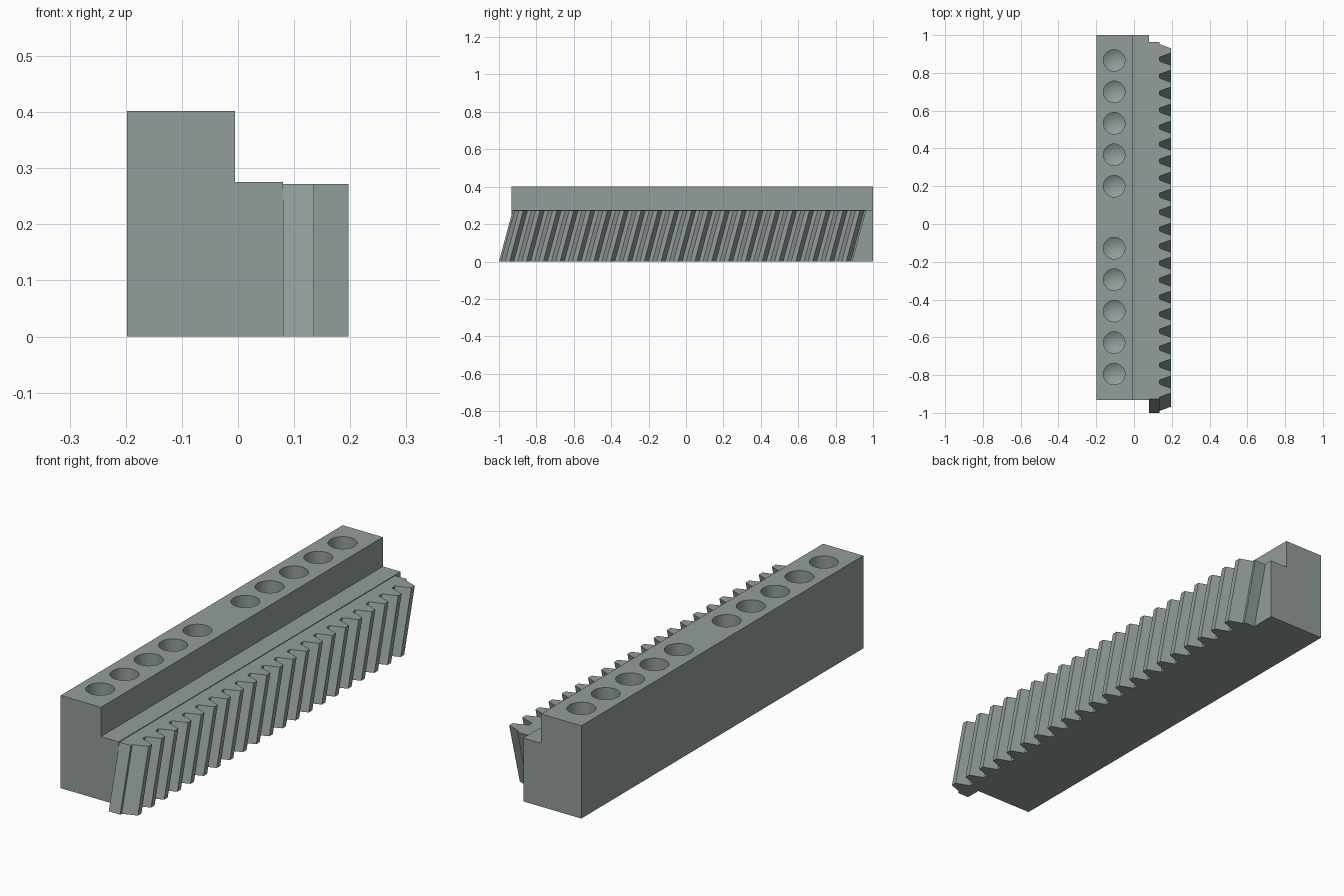
import bpy, bmesh, math
from mathutils import Vector

if "Cube" in bpy.data.objects:
    bpy.data.objects.remove(bpy.data.objects["Cube"])

steel = bpy.data.materials.new("grey steel")
steel.diffuse_color = (0.29, 0.335, 0.335, 1)
steel.use_nodes = True
steel.node_tree.nodes["Principled BSDF"].inputs["Base Color"].default_value = steel.diffuse_color


def add_object(name, bm):
    bmesh.ops.recalc_face_normals(bm, faces=bm.faces)
    mesh = bpy.data.meshes.new(name)
    bm.to_mesh(mesh)
    bm.free()
    ob = bpy.data.objects.new(name, mesh)
    bpy.context.collection.objects.link(ob)
    mesh.materials.append(steel)
    return ob


def extrude_profile(name, points, direction):
    bm = bmesh.new()
    face = bm.faces.new([bm.verts.new(p) for p in points])
    ext = bmesh.ops.extrude_face_region(bm, geom=[face], use_keep_orig=True)
    verts = [g for g in ext["geom"] if isinstance(g, bmesh.types.BMVert)]
    bmesh.ops.translate(bm, verts=verts, vec=Vector(direction))
    return add_object(name, bm)


# Stepped mounting body, extruded along y
Y0, Y1 = -0.932, 1.0
step = [(-0.198, 0), (0.08, 0), (0.08, 0.275), (-0.005, 0.275),
        (-0.005, 0.402), (-0.198, 0.402)]
body = extrude_profile("mounting_body", [(x, Y0, z) for x, z in step],
                       (0, Y1 - Y0, 0))

# Blind drilled holes: a cylinder with a conical drill point
R, SIDES, TOP, FLOOR, TIP = 0.057, 32, 0.45, 0.22, 0.186
bm = bmesh.new()
for start in (0.2, -0.794):
    for i in range(5):
        cx, cy = -0.105, start + i * 0.1665
        ring = [(cx + R * math.cos(a), cy + R * math.sin(a))
                for a in (2 * math.pi * k / SIDES for k in range(SIDES))]
        upper = [bm.verts.new((x, y, TOP)) for x, y in ring]
        lower = [bm.verts.new((x, y, FLOOR)) for x, y in ring]
        tip = bm.verts.new((cx, cy, TIP))
        bm.faces.new(upper)
        for k in range(SIDES):
            n = (k + 1) % SIDES
            bm.faces.new((upper[k], lower[k], lower[n], upper[n]))
            bm.faces.new((lower[k], tip, lower[n]))
cutter = add_object("hole_cutter", bm)
cutter.hide_render = True
mod = body.modifiers.new("holes", "BOOLEAN")
mod.operation = "DIFFERENCE"
mod.solver = "EXACT"
mod.object = cutter
bpy.context.view_layer.objects.active = body
body.select_set(True)
bpy.ops.object.modifier_apply(modifier=mod.name)
bpy.data.objects.remove(cutter)
bpy.ops.object.shade_smooth_by_angle(angle=math.radians(30))

# Helical gear rack: trapezoid teeth extruded along a slanted direction
TEETH, PITCH, START = 21, 0.09, -1.0
BACK, ROOT, CREST, HEIGHT, SLANT = 0.08, 0.135, 0.197, 0.272, 0.073
profile = [(BACK, START, 0), (ROOT, START, 0)]
for i in range(TEETH):
    c = START + (i + 0.5) * PITCH
    profile += [(ROOT, c - 0.0345, 0), (CREST, c - 0.012, 0),
                (CREST, c + 0.012, 0), (ROOT, c + 0.0345, 0)]
end = START + TEETH * PITCH
profile += [(ROOT, end, 0), (BACK, end, 0)]
extrude_profile("gear_rack", profile, (0, SLANT, HEIGHT))
